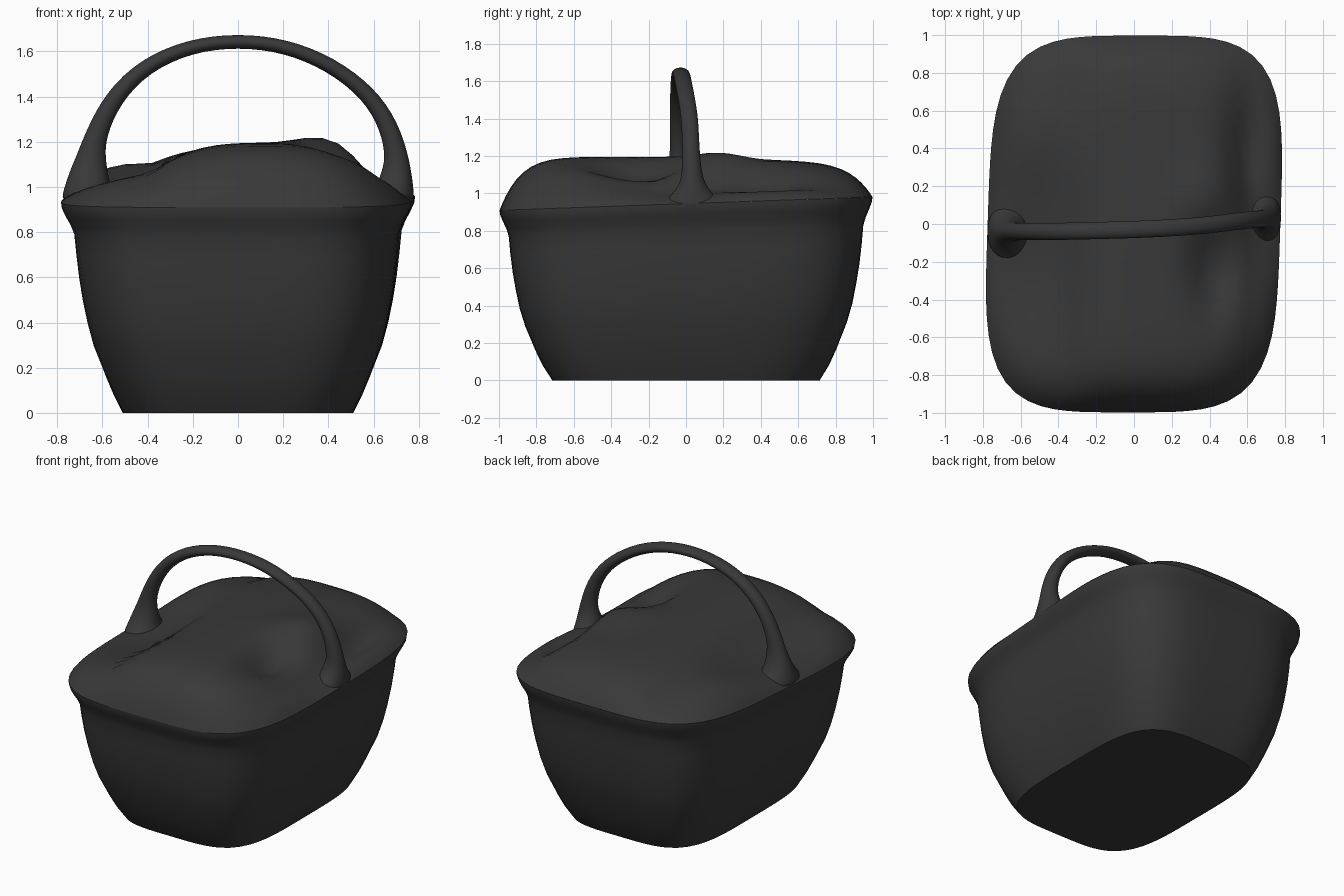
import bpy, bmesh, math
from mathutils import Vector

if "Cube" in bpy.data.objects:
    bpy.data.objects.remove(bpy.data.objects["Cube"])

dark = bpy.data.materials.new("dark_grey")
dark.diffuse_color = (0.04, 0.04, 0.04, 1)
dark.use_nodes = True
dark.node_tree.nodes["Principled BSDF"].inputs["Base Color"].default_value = dark.diffuse_color
SEG = 80


def ring(rx, ry, n, z, cy=0.0, tilt=0.0, skew=0.0):
    """Rounded-rectangle outline as a superellipse, slightly skewed and tilted."""
    pts = []
    for i in range(SEG):
        a = 2 * math.pi * i / SEG
        c, s = math.cos(a), math.sin(a)
        r = (abs(c) ** n + abs(s) ** n) ** (-1 / n)
        x, y = rx * r * c, ry * r * s + cy
        pts.append(Vector((x + skew * y, y, z + tilt * y)))
    return pts


def loft(name, rings, cap_start=True, cap_end=True, subsurf=0):
    bm = bmesh.new()
    loops = [[bm.verts.new(p) for p in r] for r in rings]
    m = len(loops[0])
    for a, b in zip(loops, loops[1:]):
        for i in range(m):
            j = (i + 1) % m
            bm.faces.new((a[i], a[j], b[j], b[i]))
    if cap_start:
        bm.faces.new(loops[0][::-1])
    if cap_end:
        bm.faces.new(loops[-1])
    bmesh.ops.recalc_face_normals(bm, faces=bm.faces)
    me = bpy.data.meshes.new(name)
    bm.to_mesh(me)
    bm.free()
    ob = bpy.data.objects.new(name, me)
    bpy.context.collection.objects.link(ob)
    me.materials.append(dark)
    if subsurf:
        ob.modifiers.new("smooth", 'SUBSURF').levels = subsurf
        ob.modifiers["smooth"].render_levels = subsurf
    bpy.ops.object.select_all(action='DESELECT')
    ob.select_set(True)
    bpy.context.view_layer.objects.active = ob
    bpy.ops.object.shade_smooth_by_angle(angle=math.radians(50))
    return ob


# Cloth cover: height of the soft lumpy top
def gauss(x, y, cx, cy, sx, sy):
    return math.exp(-((x - cx) / sx) ** 2 - ((y - cy) / sy) ** 2)


def cloth_height(x, y):
    h = 1.195 - 0.10 * min((abs(x - 0.12) / 0.5) ** 3, 1.0)
    h -= 0.035 * max(y, 0)
    h -= 0.10 * gauss(x, y, -0.62, -0.25, 0.28, 0.5)    # left hollow
    h -= 0.08 * gauss(x, y, 0.6, 0.38, 0.1, 0.28)       # right back hollow
    h -= 0.12 * gauss(x, y, 0.42, -0.25, 0.12, 0.25)    # right front pit
    h -= 0.09 * gauss(x, y, 0.74, -0.1, 0.18, 0.35)     # low edge by the handle
    h += 0.05 * gauss(x, y, 0.4, 0.15, 0.17, 0.2)       # right hump
    h += 0.04 * gauss(x, y, -0.5, 0.5, 0.25, 0.3)       # left back hump
    return h


# Basket body: flared wall with a flat bottom, flowing into the rolled rim
body = [(0.51, 0.715, 0.0), (0.55, 0.765, 0.08), (0.583, 0.803, 0.16),
        (0.637, 0.86, 0.3), (0.663, 0.89, 0.4), (0.683, 0.91, 0.5),
        (0.698, 0.927, 0.6), (0.709, 0.939, 0.7), (0.718, 0.948, 0.8),
        (0.735, 0.962, 0.845), (0.757, 0.98, 0.885), (0.772, 0.994, 0.92),
        (0.775, 0.997, 0.945)]
loft("basket_body", [ring(rx, ry, 4, z, 0, 0.038 * z, 0.035 * z)
                     for rx, ry, z in body], cap_end=False)

# Draped top closing from the rim towards the centre
rings = []
for t in (1.0, 0.985, 0.965, 0.94, 0.91, 0.875, 0.83, 0.78, 0.72, 0.65, 0.57,
          0.48, 0.39, 0.3, 0.21, 0.12, 0.04):
    pts = ring(0.775 * t, 0.997 * t, 2.2 + 1.8 * t, 0.0, 0, 0, 0.033)
    for p in pts:
        edge = 0.945 + 0.036 * p.y
        p.z = edge + (cloth_height(p.x, p.y) - edge) * (1 - t ** 9)
    rings.append(pts)
loft("cloth_cover", rings, cap_start=False)

# Carrying handle: x, y, z, in-plane radius, sideways radius
path = [(-0.66, -0.04, 0.93, 0.13, 0.20), (-0.665, -0.04, 0.99, 0.105, 0.13),
        (-0.66, -0.04, 1.06, 0.085, 0.075),
        (-0.648, -0.04, 1.14, 0.062, 0.052), (-0.63, -0.04, 1.23, 0.046, 0.045),
        (-0.555, -0.04, 1.395, 0.04, 0.045), (-0.41, -0.04, 1.54, 0.035, 0.045),
        (-0.21, -0.035, 1.626, 0.031, 0.045), (0.0, -0.03, 1.65, 0.03, 0.045),
        (0.21, -0.02, 1.626, 0.031, 0.045), (0.41, -0.005, 1.545, 0.033, 0.045),
        (0.58, 0.02, 1.415, 0.036, 0.045), (0.67, 0.025, 1.27, 0.042, 0.045),
        (0.705, 0.03, 1.13, 0.05, 0.05), (0.70, 0.035, 1.05, 0.07, 0.065),
        (0.695, 0.035, 0.98, 0.085, 0.12), (0.68, 0.035, 0.91, 0.10, 0.20)]
tube = []
for k, (x, y, z, ra, rb) in enumerate(path):
    a, b = path[max(k - 1, 0)], path[min(k + 1, len(path) - 1)]
    d = Vector((b[0] - a[0], 0, b[2] - a[2])).normalized()
    side = Vector((-d.z, 0, d.x))
    # radii are enlarged a touch because subdivision shrinks the section
    tube.append([Vector((x, y, z)) + side * ra * 1.05 * math.cos(q)
                 + Vector((0, rb * 1.05 * math.sin(q), 0))
                 for q in (2 * math.pi * i / 12 for i in range(12))])
loft("carry_handle", tube, subsurf=2)
